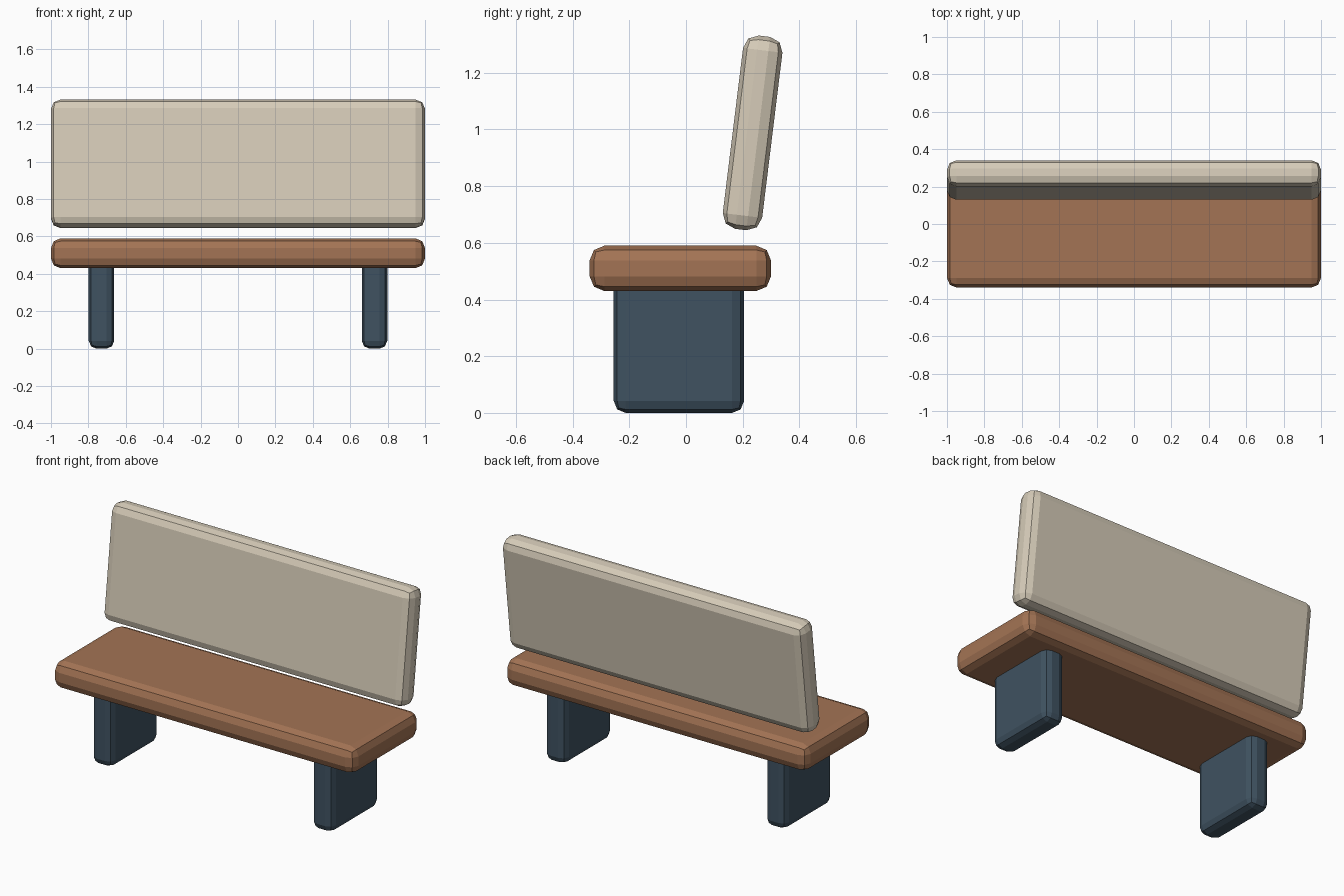
import bpy
import math

old = bpy.data.objects.get("Cube")
if old:
    bpy.data.objects.remove(old, do_unlink=True)


def make_material(name, rgb):
    mat = bpy.data.materials.new(name)
    mat.use_nodes = True
    color = (*rgb, 1.0)
    mat.diffuse_color = color
    mat.node_tree.nodes["Principled BSDF"].inputs["Base Color"].default_value = color
    return mat


def rounded_box(name, size, center, bevel, mat, tilt=0.0):
    """Box with two-segment bevelled edges, tilted about x."""
    bpy.ops.mesh.primitive_cube_add(size=1, location=center)
    obj = bpy.context.object
    obj.name = name
    obj.scale = size
    bpy.ops.object.transform_apply(location=False, rotation=False, scale=True)
    obj.rotation_euler.x = tilt
    mod = obj.modifiers.new("Bevel", "BEVEL")
    mod.width = bevel
    mod.segments = 2
    mod.limit_method = "NONE"
    obj.data.materials.append(mat)
    return obj


brown = make_material("warm brown", (0.37, 0.175, 0.09))
beige = make_material("pale beige", (0.67, 0.60, 0.48))
slate = make_material("slate blue", (0.05, 0.085, 0.12))

# Seat slab
rounded_box("seat", (2.0, 0.64, 0.16), (0, -0.02, 0.51), 0.052, brown)

# Backrest, leaning backwards
rounded_box("backrest", (2.0, 0.14, 0.687), (0, 0.235, 0.988), 0.05, beige,
            tilt=-math.radians(7))

# Slab legs, tops sunk into the seat
for side, name in ((-1, "right_leg"), (1, "left_leg")):
    rounded_box(name, (0.136, 0.46, 0.48), (side * 0.73, -0.025, 0.24), 0.042, slate)
